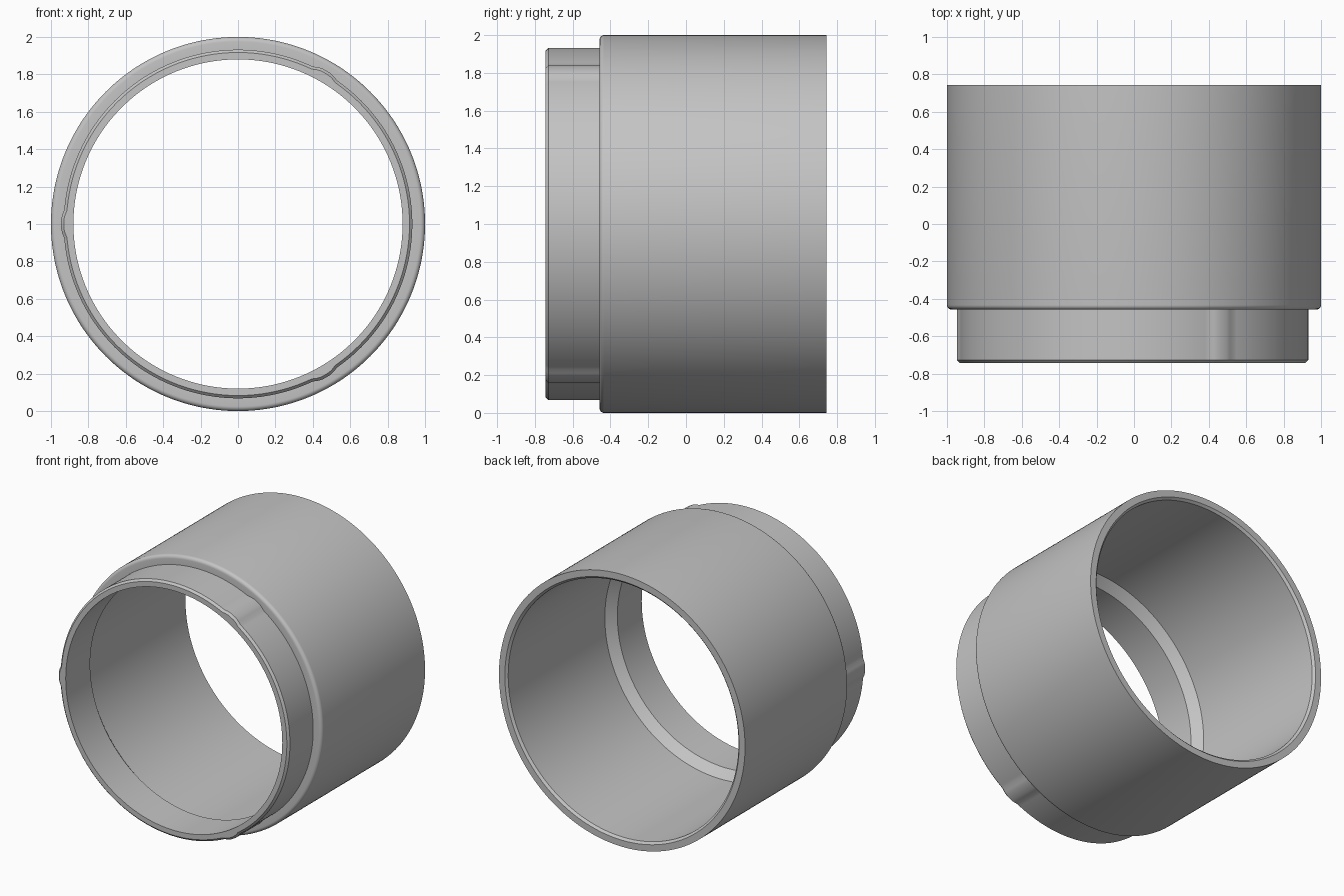
import bpy
import bmesh
import math

cube = bpy.data.objects.get("Cube")
if cube:
    bpy.data.objects.remove(cube, do_unlink=True)

SEGMENTS = 240
BUMP_ANGLES = [math.radians(d) for d in (60, 180, 300)]

# Plain grey material
grey = bpy.data.materials.new("plain_grey")
grey.use_nodes = True
colour = (0.55, 0.55, 0.55, 1)
grey.diffuse_color = colour
grey.node_tree.nodes["Principled BSDF"].inputs["Base Color"].default_value = colour


def bump(angle):
    """Height of the locating ridges on the neck at this angle."""
    gap = min(abs(math.remainder(angle - b, math.tau)) for b in BUMP_ANGLES)
    t = (math.radians(4.8) - gap) / math.radians(3)
    t = max(0, min(1, t))
    return 0.014 * t * t * (3 - 2 * t)


# Closed wall profile: (radius, y, carries ridges)
neck, front, shoulder, back, fillet = 0.932, -0.743, -0.458, 0.743, 0.025
profile = [
    (0.88, front, False),
    (neck - 0.015, front, True),
    (neck, front + 0.015, True),
    (neck, shoulder, True),
]
for i in range(7):
    a = math.pi / 2 * i / 6
    profile.append((1 - fillet + fillet * math.sin(a),
                    shoulder + fillet - fillet * math.cos(a), False))
profile += [
    (1, back, False),
    (0.952, back, False),
    (0.936, back - 0.016, False),
    (0.936, -0.395, False),
    (0.88, -0.46, False),
]

# Revolve the profile around the y axis
bm = bmesh.new()
rings = []
for s in range(SEGMENTS):
    a = math.tau * s / SEGMENTS
    ring = []
    for r, y, ridged in profile:
        r += bump(a) if ridged else 0
        ring.append(bm.verts.new((r * math.cos(a), y, 1 + r * math.sin(a))))
    rings.append(ring)
n = len(profile)
for s in range(SEGMENTS):
    p, q = rings[s], rings[(s + 1) % SEGMENTS]
    for i in range(n):
        j = (i + 1) % n
        bm.faces.new((p[i], p[j], q[j], q[i]))
bmesh.ops.recalc_face_normals(bm, faces=bm.faces)

mesh = bpy.data.meshes.new("stepped_sleeve")
bm.to_mesh(mesh)
bm.free()
mesh.materials.append(grey)
sleeve = bpy.data.objects.new("stepped_sleeve", mesh)
bpy.context.collection.objects.link(sleeve)

# Smooth walls, crisp rims
bpy.ops.object.select_all(action="DESELECT")
sleeve.select_set(True)
bpy.context.view_layer.objects.active = sleeve
bpy.ops.object.shade_smooth_by_angle(angle=math.radians(30))
